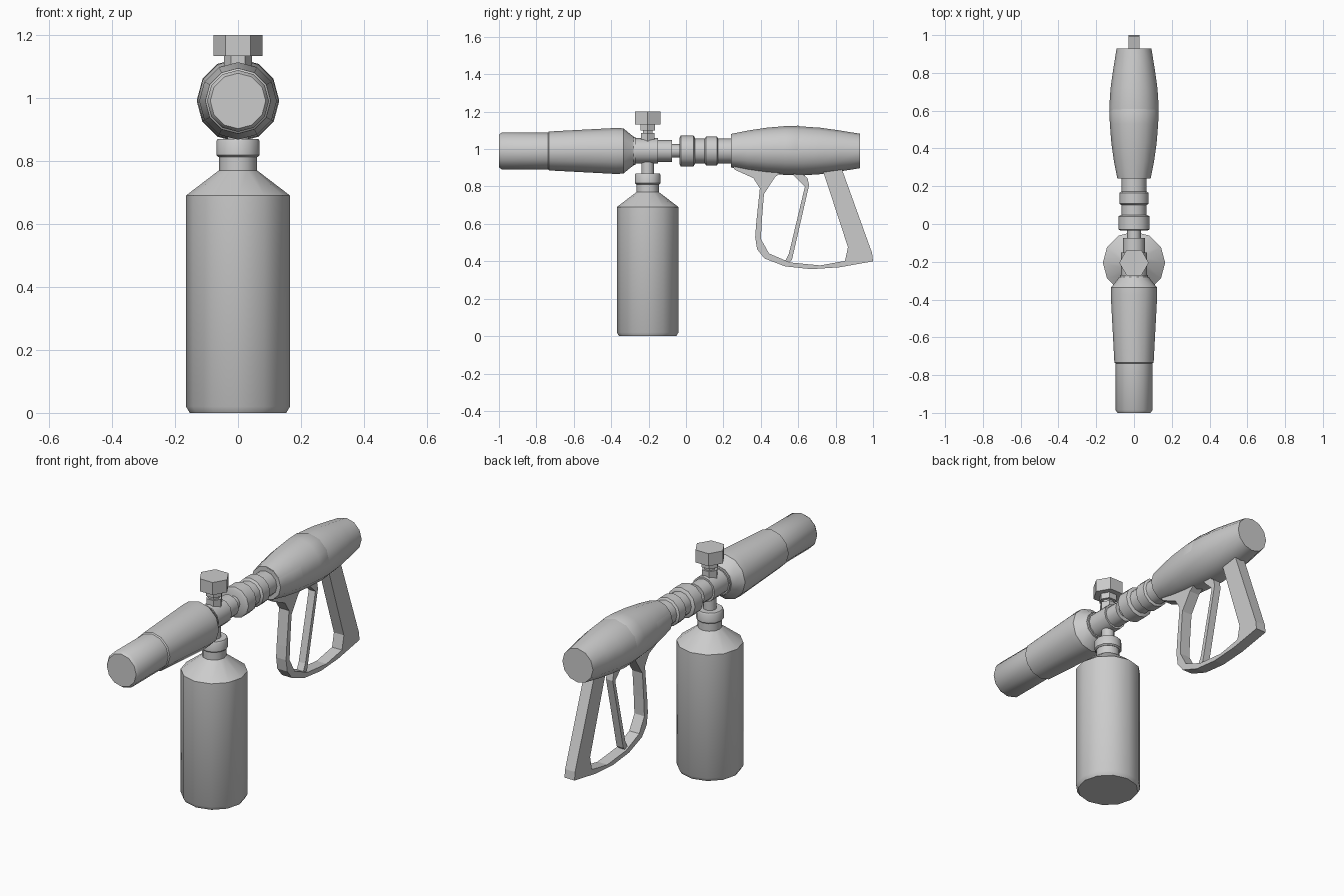
import bpy, bmesh
from math import sin, cos, pi, radians
from mathutils import Vector

if "Cube" in bpy.data.objects:
    bpy.data.objects.remove(bpy.data.objects["Cube"])

AXIS_Z = 0.99      # height of the barrel line
BOTTLE_Y = -0.205  # bottle and knob position


def finish(name, bm, smooth=True):
    bmesh.ops.recalc_face_normals(bm, faces=bm.faces)
    me = bpy.data.meshes.new(name)
    bm.to_mesh(me)
    bm.free()
    ob = bpy.data.objects.new(name, me)
    bpy.context.collection.objects.link(ob)
    if smooth:
        for p in me.polygons:
            p.use_smooth = True
        me.set_sharp_from_angle(angle=radians(35))
    return ob


def lathe(name, profile, axis, sides=12, z=AXIS_Z, smooth=True):
    """Turn (position, radius) pairs about the y or z axis, with closed ends."""
    bm = bmesh.new()
    rings = []
    for t, r in profile:
        ring = []
        for i in range(sides):
            a = 2 * pi * i / sides
            u, v = r * cos(a), r * sin(a)
            ring.append(bm.verts.new((u, t, z + v) if axis == 'Y' else (u, BOTTLE_Y + v, t)))
        rings.append(ring)
    for a, b in zip(rings, rings[1:]):
        for i in range(sides):
            j = (i + 1) % sides
            bm.faces.new((a[i], a[j], b[j], b[i]))
    bm.faces.new(rings[0])
    bm.faces.new(rings[-1])
    return finish(name, bm, smooth)


def plate(name, outline, half):
    """Extrude a (y, z) outline across x."""
    bm = bmesh.new()
    face = bm.faces.new([bm.verts.new((-half, y, z)) for y, z in outline])
    ext = bmesh.ops.extrude_face_region(bm, geom=[face])
    moved = [v for v in ext['geom'] if isinstance(v, bmesh.types.BMVert)]
    bmesh.ops.translate(bm, verts=moved, vec=Vector((2 * half, 0, 0)))
    return finish(name, bm, False)


# Bottle, its cap and the stem up to the barrel
lathe('bottle', [(0, .153), (.02, .165), (.69, .165), (.77, .06), (.82, .06)], 'Z')
lathe('bottle_cap', [(.812, .062), (.818, .069), (.862, .069), (.87, .064)], 'Z')
lathe('bottle_stem', [(.86, .033), (.96, .033)], 'Z')

# Adjusting knob
lathe('knob_stem', [(1.0, .042), (1.085, .042), (1.085, .03), (1.1, .03),
                    (1.1, .045), (1.135, .045)], 'Z', 6, smooth=False)
lathe('knob', [(1.132, .078), (1.2, .078)], 'Z', 6, smooth=False)

# Nozzle with tapered sleeve
lathe('nozzle', [(-1, .088), (-.985, .098), (-.72, .098)], 'Y')
lathe('nozzle_sleeve', [(-.74, .096), (-.733, .104), (-.375, .123), (-.335, .121),
                        (-.295, .088), (-.28, .078)], 'Y')

# Mixing body and couplings
lathe('mixer_body', [(-.31, .075), (-.27, .075), (-.27, .068), (-.15, .068), (-.15, .058),
                     (-.075, .058), (-.075, .036), (-.02, .036)], 'Y')
lathe('coupling_ring', [(-.035, .07), (-.028, .083), (.04, .083), (.048, .07)], 'Y')
lathe('coupling', [(.04, .066), (.1, .066), (.108, .078), (.165, .078),
                   (.172, .066), (.26, .066)], 'Y')

# Grip and the raised cover over its upper front
lathe('grip', [(.24, .088), (.33, .106), (.43, .12), (.53, .128), (.62, .131),
               (.72, .124), (.82, .11), (.93, .092)], 'Y')
lathe('grip_cover', [(.241, .086), (.33, .104), (.43, .119), (.53, .128), (.6, .13),
                     (.635, .115)], 'Y', z=AXIS_Z + .005)

# Handle with hand guard as one open loop
outer = [(.24, .93), (.26, .89), (.36, .845), (.395, .79), (.375, .6), (.37, .53), (.38, .465),
         (.42, .415), (.53, .373), (.67, .358), (.82, .368), (1.0, .4), (.995, .444), (.82, .93)]
inner = [(.717, .93), (.866, .476), (.85, .402), (.717, .378), (.556, .394), (.444, .442),
         (.4, .52), (.406, .625), (.417, .76), (.476, .85), (.52, .885), (.52, .93)]
plate('handle_and_guard', outer + inner, .03)

# Trigger
plate('trigger', [(.59, .89), (.65, .845), (.658, .807), (.567, .41), (.555, .396), (.53, .4),
                  (.55, .44), (.636, .8), (.583, .852), (.55, .89)], .02)
